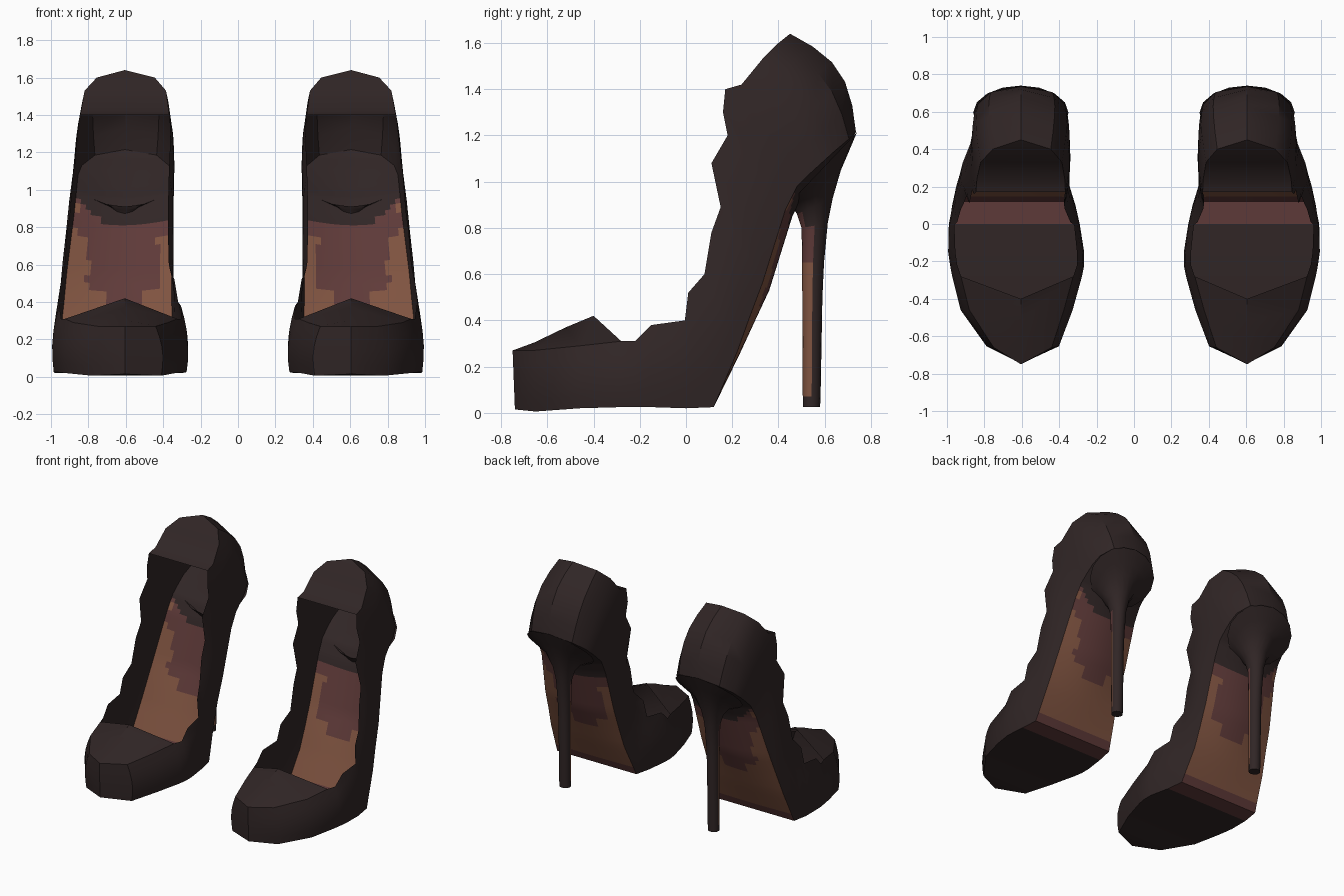
import bpy, bmesh, math
from mathutils import Vector

cube = bpy.data.objects.get("Cube")
if cube:
    bpy.data.objects.remove(cube, do_unlink=True)


def material(name, rgb):
    m = bpy.data.materials.new(name)
    m.use_nodes = True
    m.diffuse_color = (*rgb, 1)
    bsdf = m.node_tree.nodes["Principled BSDF"]
    bsdf.inputs["Base Color"].default_value = (*rgb, 1)
    bsdf.inputs["Roughness"].default_value = 0.8
    return m


MATS = [material("dark_leather", (0.03, 0.019, 0.019)),
        material("tan_leather", (0.215, 0.088, 0.052)),
        material("wine_leather", (0.115, 0.043, 0.041))]
DARK, TAN, WINE = range(3)
CX = 0.605


def loft(name, rows, closed=False, caps=False, rule=None):
    """Skin rows of points, colour faces by rule, mirror to the second shoe."""
    bm = bmesh.new()
    grid = [[bm.verts.new(p) for p in row] for row in rows]
    n = len(rows[0])
    for a, b in zip(grid, grid[1:]):
        for j in range(n if closed else n - 1):
            k = (j + 1) % n
            bm.faces.new((a[j], a[k], b[k], b[j]))
    if caps:
        bm.faces.new(grid[-1])
    bmesh.ops.remove_doubles(bm, verts=bm.verts, dist=0.0005)
    bmesh.ops.recalc_face_normals(bm, faces=bm.faces)
    bm.normal_update()
    if rule:
        for f in bm.faces:
            f.material_index = rule(f.calc_center_median(), f.normal)
    me = bpy.data.meshes.new(name)
    bm.to_mesh(me)
    bm.free()
    for m in MATS:
        me.materials.append(m)
    ob = bpy.data.objects.new(name, me)
    bpy.context.collection.objects.link(ob)
    bpy.ops.object.select_all(action='DESELECT')
    ob.select_set(True)
    bpy.context.view_layer.objects.active = ob
    bpy.ops.object.shade_smooth_by_angle(angle=math.radians(35))
    mod = ob.modifiers.new("pair", 'MIRROR')
    mod.use_mirror_merge = False
    return ob


# Stations, toe to heel: bottom y z, top y z, outer x, inner x, top inset
STATIONS = [
    (-.74, .015, -.75, .27, CX, CX, 0),
    (-.65, .006, -.66, .27, .78, .41, .03),
    (-.46, .02, -.46, .29, .92, .335, .04),
    (-.28, .025, -.28, .31, .965, .285, .04),
    (-.22, .025, -.22, .31, .975, .275, .03),
    (-.15, .025, -.15, .38, .985, .275, .03),
    (0, .02, -.005, .4, .98, .3, .02),
    (.12, .025, .01, .52, .965, .32, .02),
    (.22, .26, .08, .6, .945, .35, .02),
    (.27, .4, .11, .78, .93, .355, .02),
    (.33, .56, .15, .89, .915, .355, .02),
    (.38, .72, .11, 1.08, .895, .355, .015),
    (.43, .88, .18, 1.2, .875, .355, .01),
    (.48, .98, .16, 1.3, .865, .352, .01),
    (.53, 1.03, .17, 1.4, .86, .352, .015),
    (.585, 1.08, .24, 1.42, .855, .355, .015),
    (.64, 1.13, .33, 1.53, .835, .37, .015),
    (.705, 1.185, .4, 1.6, .765, .435, .01),
    (.735, 1.215, .45, 1.64, CX, CX, 0),
]
LAST = len(STATIONS) - 1
HEEL_START = 14


def wall_column(i, outer):
    yb, zb, yt, zt, xo, xi, inset = STATIONS[i]
    side = 1 if outer else -1
    x = xo if outer else xi
    back = max(0, i - HEEL_START) / (LAST - HEEL_START)
    col = []
    for k in range(6):
        t = k / 5
        b = math.sin(math.pi * t)
        bulge_x = 0 if i in (0, LAST) else 0.014 * b
        col.append((x + side * (bulge_x - inset * t * t),
                    yb + (yt - yb) * t + 0.07 * back * b,
                    zb + (zt - zb) * t + 0.05 * back * b))
    return col


outer = [wall_column(i, True) for i in range(LAST + 1)]
inner = [wall_column(i, False) for i in range(LAST + 1)]

# Upper: side walls wrapping from toe to heel cup
loft("upper_walls", outer + inner[-2::-1])

# Vamp: ridged cover over the toes
ridge = [(-.75, .27), (-.655, .305), (-.52, .37), (-.4, .42)]
loft("toe_vamp", [(outer[i][-1], (CX, y, z), inner[i][-1])
                  for i, (y, z) in enumerate(ridge)])

# Ankle panel: sloping cover across the top of the heel cup
loft("ankle_panel", [(outer[i][-1], inner[i][-1])
                     for i in range(HEEL_START, LAST + 1)])


# Sole: one sheet forming platform, arch and heel seat
def sole_row(a, b, sag, n=18):
    row = []
    for j in range(n + 1):
        p = a.lerp(b, j / n)
        drop = sag * math.sin(math.pi * j / n)
        row.append(p + Vector((0, drop, -drop)))
    return row


def sole_colour(c, normal):
    off = abs(c.x - 0.61)
    if c.y < 0:
        return DARK
    if c.z < 0.06:
        return WINE
    if c.z > 0.83 + 0.9 * max(0, c.x - 0.73):
        return DARK
    if c.z < 0.38:
        return TAN
    reach = 0.1 if c.z < 0.47 else 0.19 if c.z < 0.76 else 0.26
    return WINE if off < reach + 0.015 * math.sin(c.z * 40) else TAN


sole = []
for i in range(LAST):
    ends = [(Vector(outer[k][0]), Vector(inner[k][0])) for k in (i, i + 1)]
    for s in range(5 if i == LAST - 1 else 4):
        t = s / 4
        a = ends[0][0].lerp(ends[1][0], t)
        b = ends[0][1].lerp(ends[1][1], t)
        u = min(1, max(0, (i + t - 7) / 3)) * min(1, (LAST - i - t) / 4)
        sole.append(sole_row(a, b, 0.03 * u))
loft("sole", sole, rule=sole_colour)

# Stiletto heel: flared funnel into a thin shaft (front yz, rear yz, half width)
RINGS = [
    (.45, .91, .74, 1.215, .255),
    (.455, .9, .7, 1.12, .185),
    (.46, .89, .67, 1.05, .125),
    (.48, .86, .635, .93, .075),
    (.5, .8, .613, .82, .052),
    (.502, .65, .597, .65, .045),
    (.503, .5, .59, .5, .042),
    (.505, .07, .582, .07, .04),
    (.505, .025, .58, .025, .04),
]
SIDES = 16
heel = []
for yf, zf, yr, zr, w in RINGS:
    ring = []
    for k in range(SIDES):
        a = 2 * math.pi * k / SIDES
        t = (1 - math.cos(a)) / 2
        ring.append((CX + w * math.sin(a), yf + (yr - yf) * t, zf + (zr - zf) * t))
    heel.append(ring)


def heel_colour(c, normal):
    if c.z > 0.84 or c.z < 0.07 or c.y > 0.545:
        return DARK
    return WINE if c.z > 0.65 else TAN


loft("stiletto_heel", heel, closed=True, caps=True, rule=heel_colour)
